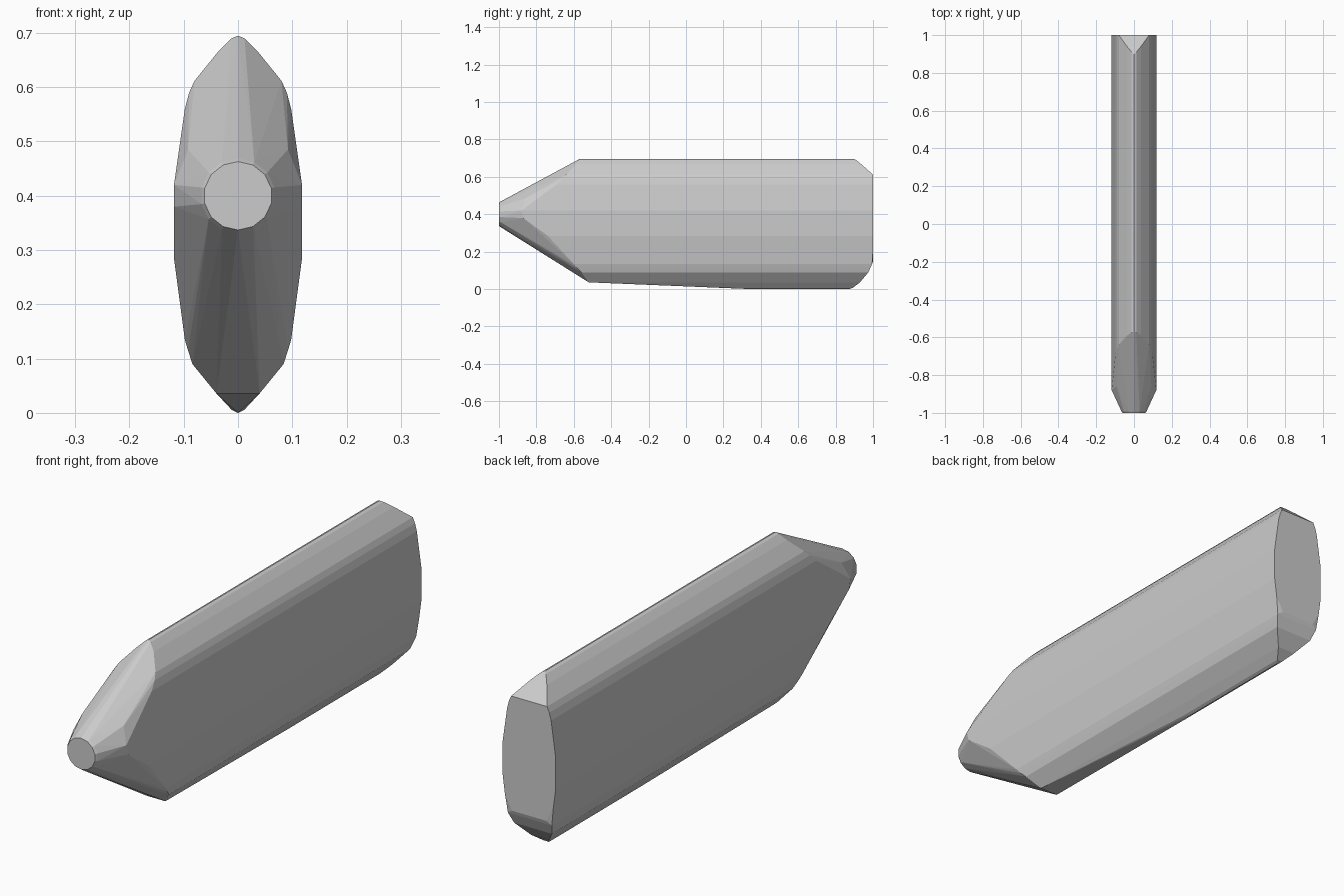
import bpy, bmesh, math

if "Cube" in bpy.data.objects:
    bpy.data.objects.remove(bpy.data.objects["Cube"])

# Long rails of the body: half width, height, front y, back y
rails = [
    (0.0, 0.695, -0.57, 0.90), (0.012, 0.69, -0.573, 0.91),
    (0.037, 0.665, -0.59, 0.94), (0.08, 0.612, -0.64, 1.0),
    (0.09, 0.59, -0.66, 1.0), (0.098, 0.56, -0.69, 1.0),
    (0.118, 0.42, -0.88, 1.0), (0.118, 0.38, -0.87, 1.0),
    (0.118, 0.285, -0.74, 1.0), (0.098, 0.135, -0.60, 0.995),
    (0.092, 0.115, -0.585, 0.985), (0.084, 0.09, -0.56, 0.975),
    (0.04, 0.036, -0.52, 0.93), (0.012, 0.006, 0.30, 0.89),
    (0.0, 0.0, 0.35, 0.87),
]

bm = bmesh.new()
for x, z, front, back in rails:
    for s in ((-1, 1) if x else (1,)):
        for y in (front, back):
            bm.verts.new((s * x, y, z))

# Flat panel at the back
for s in (-1, 1):
    bm.verts.new((s * 0.076, 1.0, 0.15))
    bm.verts.new((s * 0.108, 1.0, 0.21))
    # Cheek corners where the nose meets the sides
    bm.verts.new((s * 0.092, -0.86, 0.485))
    bm.verts.new((s * 0.093, -0.83, 0.322))

# Round nose tip with a small bevel
for r, y in ((0.063, -1.0), (0.069, -0.99)):
    for i in range(14):
        a = math.tau * i / 14
        bm.verts.new((r * math.sin(a), y, 0.4 + r * math.cos(a)))

# Convex skin over the frame
hull = bmesh.ops.convex_hull(bm, input=bm.verts[:])
junk = {v for v in hull["geom_interior"] + hull["geom_unused"]
        if isinstance(v, bmesh.types.BMVert)}
bmesh.ops.delete(bm, geom=list(junk), context='VERTS')
bmesh.ops.dissolve_limit(bm, angle_limit=math.radians(1),
                         verts=bm.verts[:], edges=bm.edges[:])
bmesh.ops.recalc_face_normals(bm, faces=bm.faces[:])

mesh = bpy.data.meshes.new("tapered_body")
bm.to_mesh(mesh)
bm.free()
body = bpy.data.objects.new("tapered_body", mesh)
bpy.context.collection.objects.link(body)
